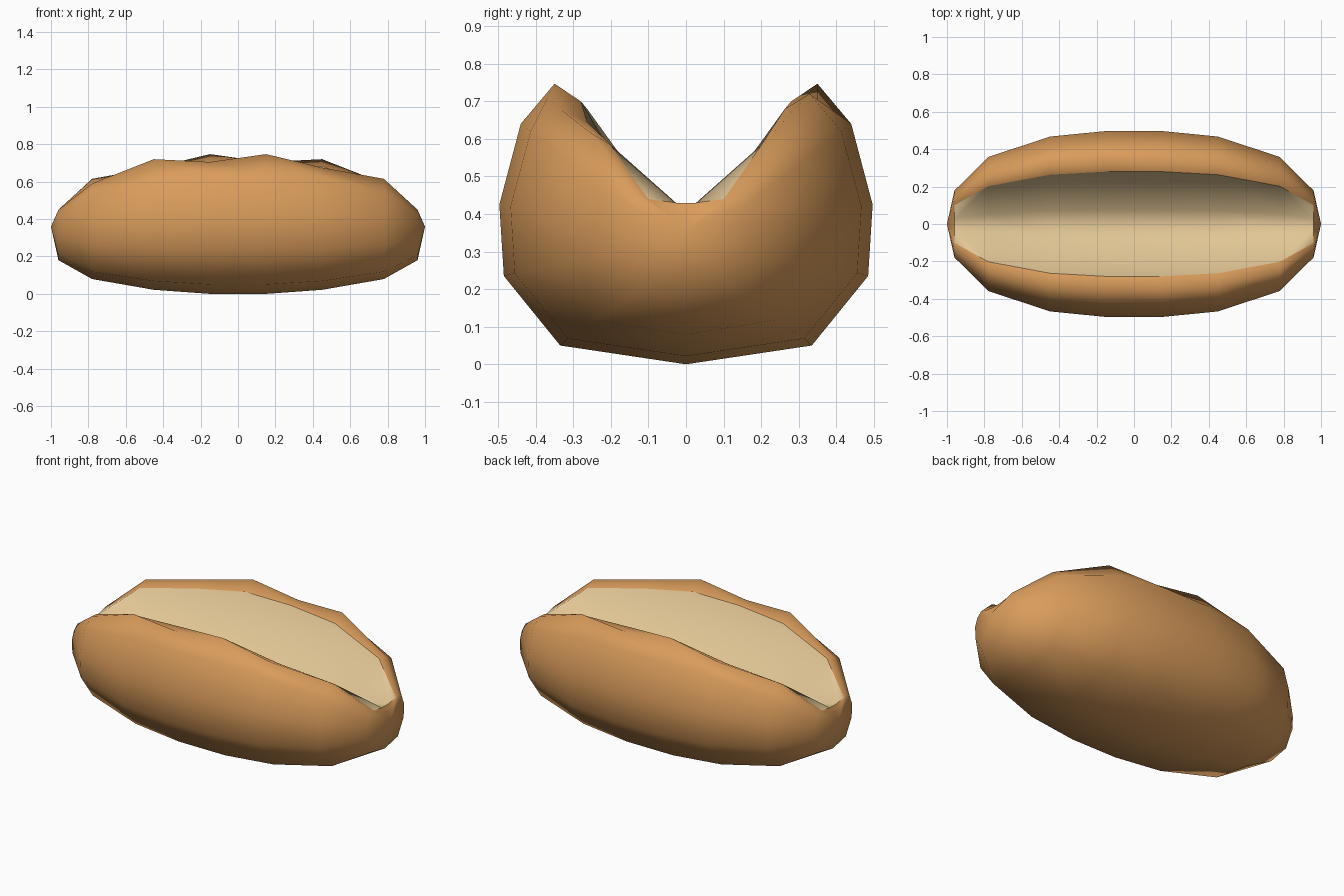
import bpy, bmesh, math

cube = bpy.data.objects.get("Cube")
if cube:
    bpy.data.objects.remove(cube, do_unlink=True)


def make_material(name, color):
    mat = bpy.data.materials.new(name)
    mat.use_nodes = True
    mat.diffuse_color = color
    bsdf = mat.node_tree.nodes["Principled BSDF"]
    bsdf.inputs["Base Color"].default_value = color
    bsdf.inputs["Roughness"].default_value = 0.8
    return mat


crust = make_material("golden crust", (0.69, 0.33, 0.105, 1))
crumb = make_material("cream crumb", (0.75, 0.56, 0.30, 1))

MID = 0.36  # height of the pointed tips

# Half of the middle section (y, z): underside, side and upper shoulder
OUTER = [(0.335, 0.05), (0.485, 0.235), (0.497, 0.425), (0.44, 0.64)]
PEAK_Y, LIP_Y, FLOOR_Y = 0.35, 0.28, 0.075

# Each station: x, width scale, lower scale, upper scale, slot floor height
STATIONS = [(0.15, 1.0, 1.0, 1.0, 0.35), (0.45, 0.94, 0.94, 0.93, 0.36),
            (0.78, 0.72, 0.78, 0.66, 0.39), (0.96, 0.36, 0.50, 0.23, 0.43)]

# Uneven heights of the front half, from -x to +x; the back half is reversed
FRONT_PEAK = [0.45, 0.59, 0.72, 0.705, 0.747, 0.675, 0.615, 0.45]
FRONT_LIP = [0.44, 0.585, 0.68, 0.70, 0.70, 0.645, 0.585, 0.44]

rings = [(-s[0],) + s[1:] for s in reversed(STATIONS)] + STATIONS


def side_points(index, sign):
    x, width, lower, upper, floor = rings[index]
    along = index if sign < 0 else -1 - index
    half = [(y, MID + (z - MID) * (upper if z > MID else lower)) for y, z in OUTER]
    half += [(PEAK_Y, FRONT_PEAK[along]), (LIP_Y, FRONT_LIP[along]), (FLOOR_Y, floor)]
    return [(x, sign * y * width, z) for y, z in half]


# Bun: sections bridged along its length
bm = bmesh.new()
loops = []
for index, (x, width, lower, upper, floor) in enumerate(rings):
    coords = [(x, 0, MID * (1 - lower))]
    coords += side_points(index, 1) + side_points(index, -1)[::-1]
    loops.append([bm.verts.new(c) for c in coords])

count = len(loops[0])
LEFT_WALL, FLOOR, RIGHT_WALL = 6, 7, 8  # segments that line the slot
last = len(loops) - 2
for n, (a, b) in enumerate(zip(loops, loops[1:])):
    for i in range(count):
        j = (i + 1) % count
        faces = [(a[i], a[j], b[j], b[i])]
        if n in (0, last) and i in (LEFT_WALL, RIGHT_WALL):
            # Split the end walls from the end floor up to the next lip
            if (n == 0) == (i == LEFT_WALL):
                faces = [(a[i], a[j], b[i]), (a[j], b[j], b[i])]
            else:
                faces = [(a[i], a[j], b[j]), (a[i], b[j], b[i])]
        for verts in faces:
            face = bm.faces.new(verts)
            face.material_index = int(LEFT_WALL <= i <= RIGHT_WALL)

# Pointed ends
for loop, x in ((loops[0], -1), (loops[-1], 1)):
    tip = bm.verts.new((x, 0, MID))
    for i in range(count):
        bm.faces.new((loop[i], loop[(i + 1) % count], tip))

bmesh.ops.recalc_face_normals(bm, faces=bm.faces[:])

# Crisp border between crust and crumb
for edge in bm.edges:
    if len({f.material_index for f in edge.link_faces}) > 1:
        edge.smooth = False

mesh = bpy.data.meshes.new("split_bun")
bm.to_mesh(mesh)
bm.free()
mesh.materials.append(crust)
mesh.materials.append(crumb)
bun = bpy.data.objects.new("split_bun", mesh)
bpy.context.collection.objects.link(bun)

bpy.ops.object.select_all(action="DESELECT")
bun.select_set(True)
bpy.context.view_layer.objects.active = bun
bpy.ops.object.shade_smooth_by_angle(angle=math.radians(70), keep_sharp_edges=True)
